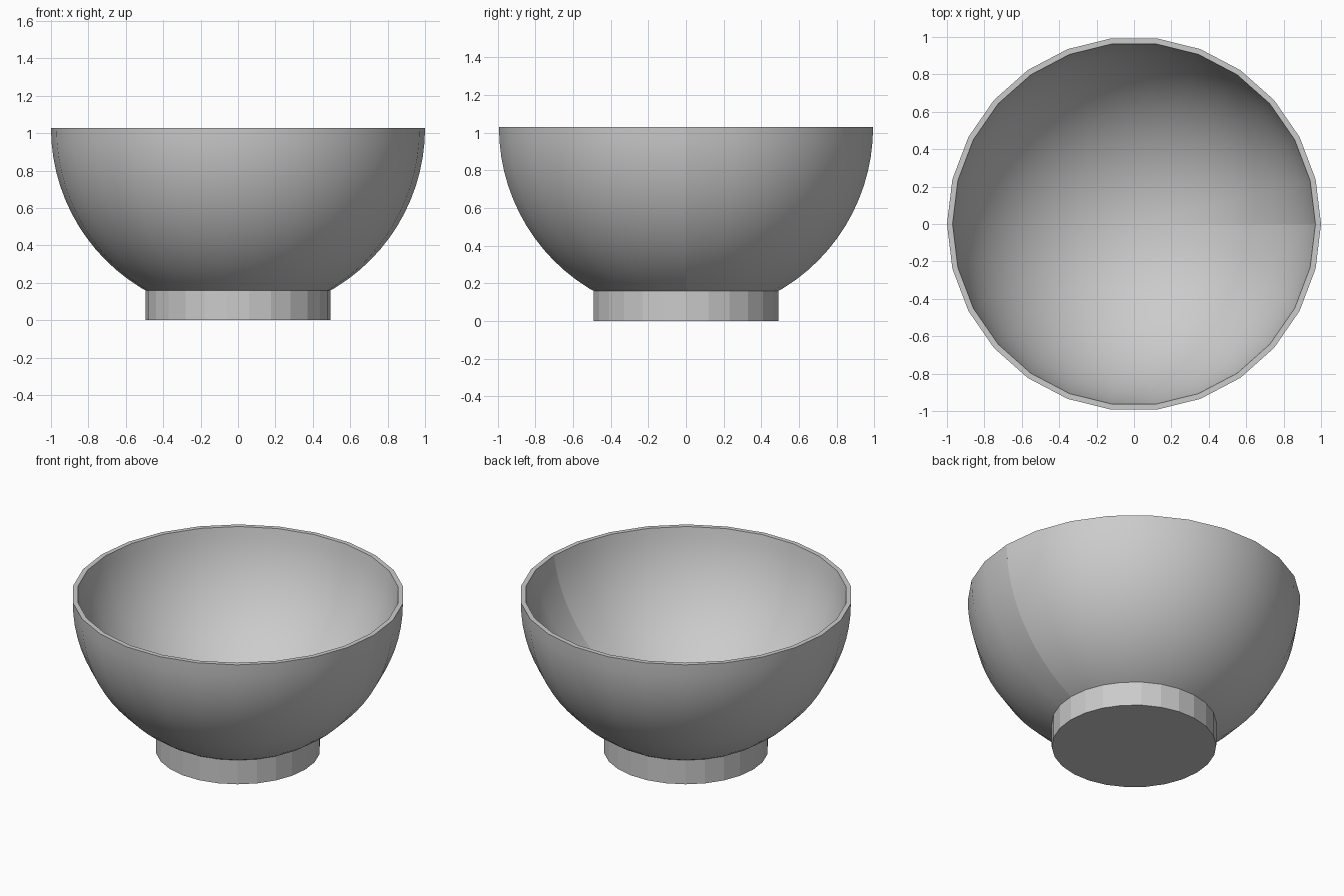
import bpy, bmesh, math

if "Cube" in bpy.data.objects:
    bpy.data.objects.remove(bpy.data.objects["Cube"])

SIDES = 26          # facets around the bowl
RINGS = 20          # steps along each wall
RIM_Z = 1.028       # rim height
FOOT_R, FOOT_Z = 0.495, 0.16
HOLLOW_R = 0.97     # inner radius at the rim
HOLLOW_UP = 0.14    # the hollow's arc is centred this far above the rim

grey = bpy.data.materials.new("plain grey")
grey.diffuse_color = (0.6, 0.6, 0.6, 1.0)
grey.use_nodes = True
grey.node_tree.nodes["Principled BSDF"].inputs["Base Color"].default_value = grey.diffuse_color


def lathe(name, profile, smooth_angle=None):
    """Revolve (radius, height) points around z, leaving a seam on the +x side."""
    bm = bmesh.new()
    verts = [bm.verts.new((r, 0, z)) for r, z in profile]
    edges = [bm.edges.new(pair) for pair in zip(verts, verts[1:])]
    bmesh.ops.spin(bm, geom=verts + edges, cent=(0, 0, 0), axis=(0, 0, 1),
                   angle=math.tau, steps=SIDES, use_merge=False)
    # weld the points on the axis only
    poles = [v for v in bm.verts if v.co.xy.length < 1e-4]
    bmesh.ops.remove_doubles(bm, verts=poles, dist=1e-4)
    bmesh.ops.recalc_face_normals(bm, faces=bm.faces)
    # the widest wall must face outwards
    widest = max(bm.faces, key=lambda f: f.calc_center_median().xy.length
                 if abs(f.normal.z) < 0.5 else 0)
    if widest.normal.xy.dot(widest.calc_center_median().xy) < 0:
        bmesh.ops.reverse_faces(bm, faces=bm.faces)
    mesh = bpy.data.meshes.new(name)
    bm.to_mesh(mesh)
    bm.free()
    mesh.materials.append(grey)
    obj = bpy.data.objects.new(name, mesh)
    bpy.context.collection.objects.link(obj)
    if smooth_angle:
        bpy.ops.object.select_all(action='DESELECT')
        obj.select_set(True)
        bpy.context.view_layer.objects.active = obj
        bpy.ops.object.shade_smooth_by_angle(angle=math.radians(smooth_angle))
    return obj


def wall(rim_radius, up):
    """Arc from the bottom pole to the rim, centred 'up' above the rim."""
    radius = math.hypot(rim_radius, up)
    end = math.acos(up / radius)
    angles = [end * i / RINGS for i in range(RINGS + 1)]
    return [(radius * math.sin(a), RIM_Z + up - radius * math.cos(a)) for a in angles]


# Bowl: round outer wall, flat rim, hollow that leaves a thicker base
lathe("bowl", wall(1.0, 0) + wall(HOLLOW_R, HOLLOW_UP)[::-1], smooth_angle=30)

# Faceted foot with a closed underside
lathe("foot", [(0, 0), (FOOT_R, 0), (FOOT_R, FOOT_Z)])
